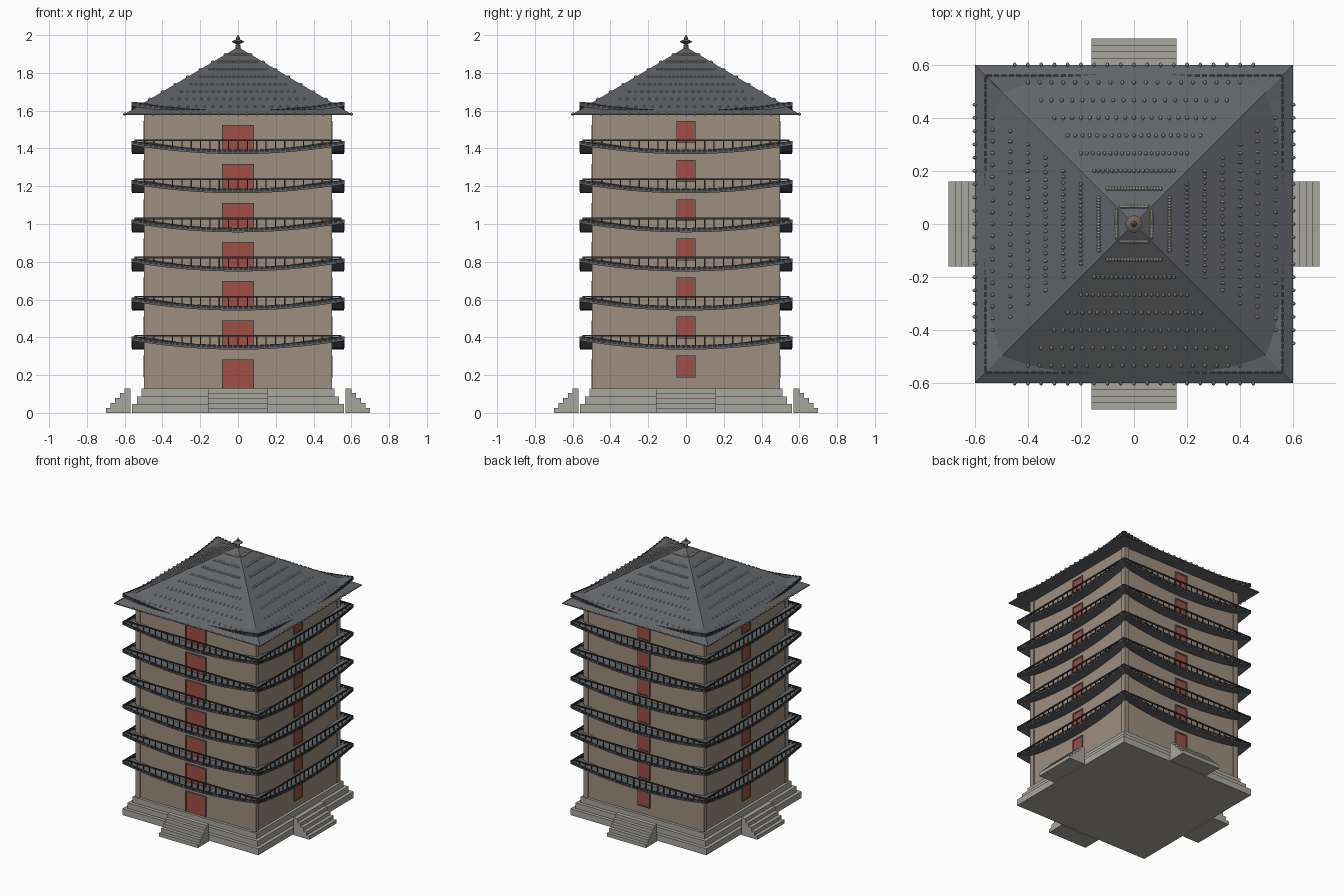
import bpy, bmesh, math
from mathutils import Matrix, Vector

cube = bpy.data.objects.get("Cube")
if cube:
    bpy.data.objects.remove(cube, do_unlink=True)


def material(name, r, g, b):
    m = bpy.data.materials.new(name)
    m.use_nodes = True
    m.diffuse_color = (r, g, b, 1)
    bsdf = m.node_tree.nodes["Principled BSDF"]
    bsdf.inputs["Base Color"].default_value = (r, g, b, 1)
    bsdf.inputs["Roughness"].default_value = 0.8
    return m


STONE = material("grey stone", 0.39, 0.38, 0.34)
WALL = material("tan plaster", 0.34, 0.27, 0.21)
RED = material("red paint", 0.36, 0.075, 0.06)
SLATE = material("slate roof", 0.12, 0.13, 0.14)
DARK = material("dark timber", 0.035, 0.035, 0.035)
TRIM = material("brown trim", 0.16, 0.13, 0.10)

FLOORS, STOREY = 7, 0.207


def box(bm, x0, x1, y0, y1, z0, z1):
    """Axis-aligned box from its limits."""
    mid = Vector((x0 + x1, y0 + y1, z0 + z1)) / 2
    size = (x1 - x0, y1 - y0, z1 - z0, 1)
    bmesh.ops.create_cube(bm, size=1, matrix=Matrix.Translation(mid) @ Matrix.Diagonal(size))


def finish(bm, name, mat, sides=(0,)):
    """Copy the front piece to the given quarter turns and make an object."""
    source = bm.verts[:] + bm.edges[:] + bm.faces[:]
    for q in sides:
        if q:
            copy = bmesh.ops.duplicate(bm, geom=source)["geom"]
            verts = [v for v in copy if isinstance(v, bmesh.types.BMVert)]
            bmesh.ops.rotate(bm, verts=verts, cent=(0, 0, 0),
                             matrix=Matrix.Rotation(q * math.pi / 2, 3, 'Z'))
    bmesh.ops.recalc_face_normals(bm, faces=bm.faces)
    mesh = bpy.data.meshes.new(name)
    bm.to_mesh(mesh)
    bm.free()
    mesh.materials.append(mat)
    ob = bpy.data.objects.new(name, mesh)
    bpy.context.collection.objects.link(ob)
    return ob


ALL = (0, 1, 2, 3)

# Stepped plinth
bm = bmesh.new()
for half, z0, z1 in ((0.56, 0, 0.047), (0.535, 0.047, 0.088), (0.51, 0.088, 0.13)):
    box(bm, -half, half, -half, half, z0, z1)
finish(bm, "plinth", STONE)

# Stairs on every side, extruded from a stepped profile
bm = bmesh.new()
profile = [(-0.568, 0)]
for i in range(5):
    y = -0.70 + 0.025 * i
    profile += [(y, 0.026 * i), (y, 0.026 * (i + 1))]
profile.append((-0.568, 0.13))
face = bm.faces.new([bm.verts.new((-0.16, y, z)) for y, z in profile])
new = bmesh.ops.extrude_face_region(bm, geom=[face])["geom"]
bmesh.ops.translate(bm, vec=(0.32, 0, 0), verts=[v for v in new if isinstance(v, bmesh.types.BMVert)])
finish(bm, "stairs", STONE, ALL)

# Tower walls and corner posts
bm = bmesh.new()
box(bm, -0.49, 0.49, -0.49, 0.49, 0.13, 1.6)
finish(bm, "tower_wall", WALL)
bm = bmesh.new()
box(bm, 0.46, 0.497, -0.497, -0.46, 0.13, 1.6)
finish(bm, "corner_posts", WALL, ALL)


# Doors on the front, windows on the other sides, each with a frame
def openings(name, half, low, height, sides):
    panel, frame = bmesh.new(), bmesh.new()
    t = 0.008
    for i in range(FLOORS):
        z0 = low + i * STOREY
        z1 = z0 + height
        box(panel, -half, half, -0.496, -0.485, z0, z1)
        for s in (-1, 1):
            a, b = sorted((s * half, s * (half + t)))
            box(frame, a, b, -0.501, -0.485, z0, z1)
        box(frame, -half - t, half + t, -0.501, -0.485, z1, z1 + t)
        if half < 0.07:
            box(frame, -half - t, half + t, -0.501, -0.485, z0 - t, z0)
    finish(panel, name + "_panels", RED, sides)
    finish(frame, name + "_frames", TRIM, sides)


openings("door", 0.077, 0.132, 0.143, (0,))
# The front piece itself is turned away by building on it and rotating
bm_sides = (1, 2, 3)


def side_windows():
    before = set(bpy.data.objects)
    openings("window", 0.042, 0.195, 0.10, (0, 1, 2))
    for ob in set(bpy.data.objects) - before:
        ob.data.transform(Matrix.Rotation(math.pi / 2, 4, 'Z'))


side_windows()

# Balcony eaves that curve up toward the corners
OUT, INN = 0.56, 0.485


def sag(t):
    return 0.355 + 0.047 * t * t


bm = bmesh.new()
rim = bmesh.new()
rail = bmesh.new()
SEG, TILES, POSTS = 16, 40, 22
for level in range(FLOORS):
    lift = level * STOREY
    rings = []
    for k in range(SEG + 1):
        t = 2 * k / SEG - 1
        z = sag(t) + lift
        rings.append([bm.verts.new((r * t, -r, h)) for r, h in
                      ((OUT, z), (INN, z), (INN, z - 0.02), (OUT, z - 0.02))])
    for a, b in zip(rings, rings[1:]):
        for j in range(4):
            n = (j + 1) % 4
            bm.faces.new((a[j], a[n], b[n], b[j]))

    # Row of small tiles along the rim
    for k in range(TILES):
        t = (2 * k + 1) / TILES - 1
        x, z = OUT * t, sag(t) + lift
        box(rim, x - 0.01, x + 0.01, -OUT - 0.003, -OUT + 0.005, z - 0.012, z + 0.004)

    # Straight handrail with balusters down to the curved deck
    if level < FLOORS - 1:
        top = 0.413 + lift
        box(rail, -0.549, 0.549, -0.549, -0.541, top - 0.009, top)
        for k in range(POSTS + 1):
            t = 2 * k / POSTS - 1
            x = 0.545 * t
            box(rail, x - 0.003, x + 0.003, -0.548, -0.542, sag(t) + lift - 0.005, top - 0.005)
finish(bm, "balcony_eaves", SLATE, ALL)
finish(rim, "eave_rim_tiles", DARK, ALL)
finish(rail, "balcony_railings", DARK, ALL)

# Pyramid roof with a thin eave edge
EAVE, EAVE_Z, APEX = 0.6, 1.582, 1.937
bm = bmesh.new()
square = [(-EAVE, -EAVE), (EAVE, -EAVE), (EAVE, EAVE), (-EAVE, EAVE)]
low = [bm.verts.new((x, y, EAVE_Z - 0.006)) for x, y in square]
high = [bm.verts.new((x, y, EAVE_Z)) for x, y in square]
peak = bm.verts.new((0, 0, APEX))
bm.faces.new(low)
for j in range(4):
    n = (j + 1) % 4
    bm.faces.new((low[j], low[n], high[n], high[j]))
    bm.faces.new((high[j], high[n], peak))
finish(bm, "roof", SLATE)

# Rows of tile caps that close up toward the peak
bm = bmesh.new()
slope = math.atan2(APEX - EAVE_Z, EAVE)
for row in range(9):
    d = 0.0667 * (row + 1)
    z = APEX - d * math.tan(slope)
    reach = 0.05 * (row + 1)
    for k in range(19):
        x = reach * (k / 9 - 1)
        place = Matrix.Translation((x, -d, z)) @ Matrix.Rotation(slope, 4, 'X')
        bmesh.ops.create_uvsphere(bm, u_segments=8, v_segments=4, radius=1,
                                  matrix=place @ Matrix.Diagonal((0.007, 0.01, 0.008, 1)))
finish(bm, "roof_tile_caps", STONE, ALL)

# Turned finial on the peak
bm = bmesh.new()
outline = [(0.012, 1.92), (0.014, 1.945), (0.008, 1.952), (0.022, 1.958), (0.033, 1.965),
           (0.022, 1.972), (0.009, 1.977), (0.011, 1.985), (0.002, 2.0)]
path = [bm.verts.new((r, 0, z)) for r, z in outline]
edges = [bm.edges.new(pair) for pair in zip(path, path[1:])]
bmesh.ops.spin(bm, geom=path + edges, cent=(0, 0, 0), axis=(0, 0, 1),
               angle=2 * math.pi, steps=12, use_duplicate=False)
bmesh.ops.remove_doubles(bm, verts=bm.verts, dist=0.0005)
finish(bm, "finial", TRIM)
